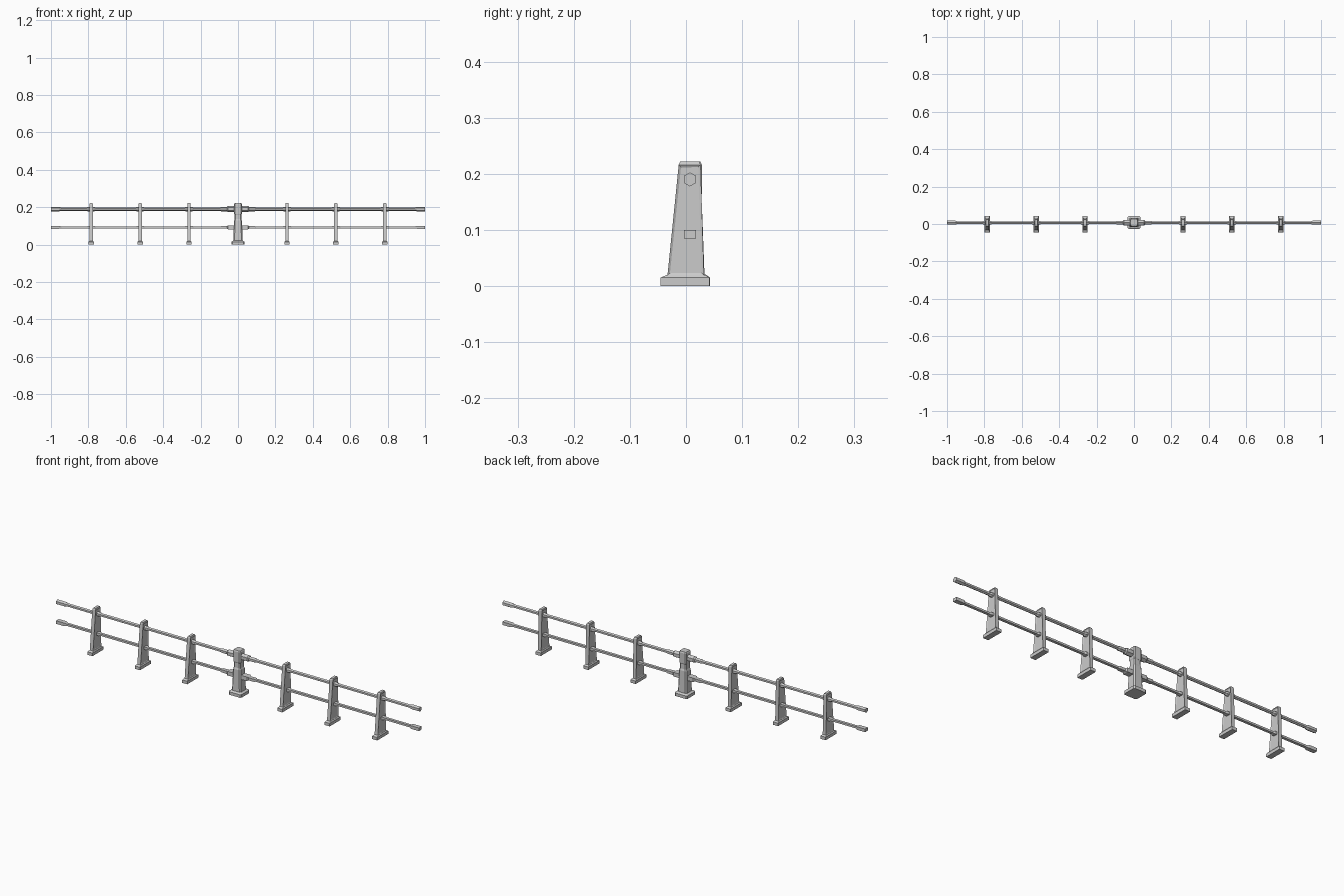
import bpy, bmesh, math

if "Cube" in bpy.data.objects:
    bpy.data.objects.remove(bpy.data.objects["Cube"])

RAIL_Y = 0.007
POSTS = [0.262, 0.523, 0.785]


def loft(name, rings, panel=None):
    """Skin equal-length rings of points and cap both ends."""
    bm = bmesh.new()
    vr = [[bm.verts.new(p) for p in r] for r in rings]
    n = len(vr[0])
    for a, b in zip(vr, vr[1:]):
        for i in range(n):
            j = (i + 1) % n
            bm.faces.new((a[i], a[j], b[j], b[i]))
    bm.faces.new(vr[0][::-1])
    bm.faces.new(vr[-1])
    bmesh.ops.recalc_face_normals(bm, faces=bm.faces)
    if panel:
        thick, depth = panel
        bm.normal_update()
        sides = [f for f in bm.faces if abs(f.normal.x) > 0.9 and f.calc_area() > 0.003]
        bmesh.ops.inset_individual(bm, faces=sides, thickness=thick, depth=depth)
    me = bpy.data.meshes.new(name)
    bm.to_mesh(me)
    bm.free()
    ob = bpy.data.objects.new(name, me)
    bpy.context.collection.objects.link(ob)
    return ob


def box_ring(x, hx, y0, y1, z):
    return [(x - hx, y0, z), (x + hx, y0, z), (x + hx, y1, z), (x - hx, y1, z)]


def cut_ring(h, c, z, y=0.008):
    """Square ring with cut corners."""
    k = h - c
    pts = [(k, -h), (h, -k), (h, k), (k, h), (-k, h), (-h, k), (-h, -k), (-k, -h)]
    return [(px, y + py, z) for px, py in pts]


# slim posts: wide foot, sloping front, near-upright back, recessed side panels
for i, x in enumerate([s * p for s in (-1, 1) for p in POSTS]):
    loft(f"post_foot_{i}", [
        box_ring(x, 0.014, -0.045, 0.042, 0.0),
        box_ring(x, 0.014, -0.045, 0.042, 0.015),
        box_ring(x, 0.010, -0.034, 0.033, 0.020)])
    loft(f"post_{i}", [
        box_ring(x, 0.009, -0.033, 0.032, 0.019),
        box_ring(x, 0.009, -0.013, 0.026, 0.216),
        box_ring(x, 0.007, -0.010, 0.023, 0.222)], panel=(0.006, -0.0025))

# central pillar: foot, column, neck and head
loft("pillar_foot", [cut_ring(0.035, 0.006, 0), cut_ring(0.035, 0.006, 0.015),
                     cut_ring(0.026, 0.005, 0.021)])
loft("pillar_column", [cut_ring(0.025, 0.006, 0.019), cut_ring(0.021, 0.006, 0.128),
                       cut_ring(0.018, 0.005, 0.136), cut_ring(0.0175, 0.005, 0.166)])
loft("pillar_head", [cut_ring(0.018, 0.005, 0.160), cut_ring(0.0205, 0.005, 0.165),
                     cut_ring(0.0205, 0.005, 0.216), cut_ring(0.0175, 0.004, 0.222)])


# rails: sleeves at the pillar, collars at each post, thicker end sockets
def rail(name, section, z, sleeve, collar, body, end):
    half = [(0.0, sleeve), (0.054, sleeve), (0.060, collar), (0.090, collar), (0.096, body)]
    for p in POSTS:
        half += [(p - 0.024, body), (p - 0.018, collar), (p + 0.018, collar), (p + 0.024, body)]
    half += [(0.945, body), (0.957, end), (1.0, end)]
    full = [(-x, s) for x, s in half[:0:-1]] + half
    loft(name, [[(x, RAIL_Y + a * s, z + b * s) for a, b in section] for x, s in full])


hexagon = [(math.sin(k * math.pi / 3), math.cos(k * math.pi / 3)) for k in range(6)]
rect = [(-1, -0.7), (1, -0.7), (1, 0.7), (-1, 0.7)]
rail("upper_rail", hexagon, 0.190, 0.0165, 0.0115, 0.0088, 0.0125)
rail("lower_rail", rect, 0.0925, 0.0145, 0.0095, 0.0068, 0.011)
